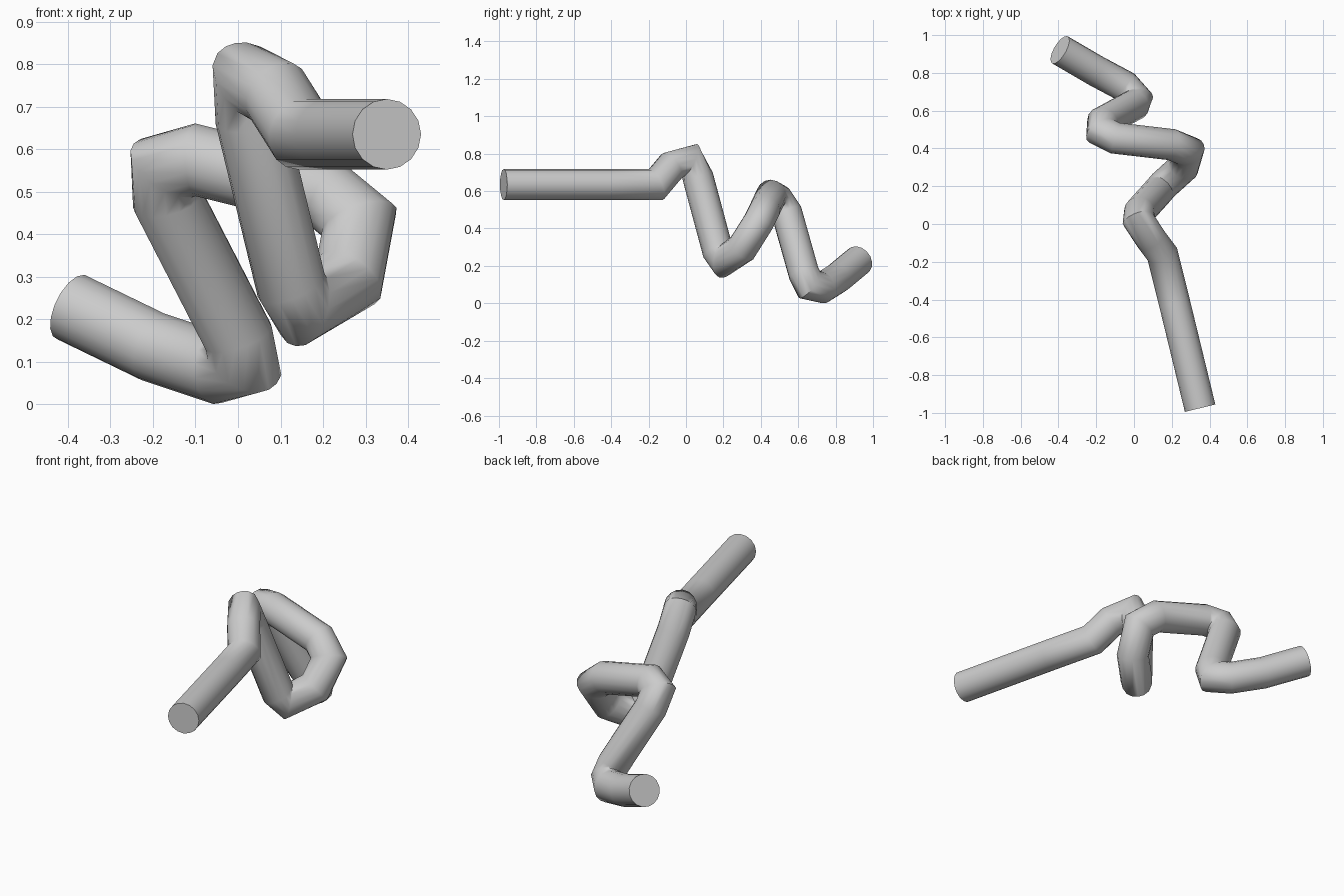
import bpy, bmesh, math
from mathutils import Vector

if "Cube" in bpy.data.objects:
    bpy.data.objects.remove(bpy.data.objects["Cube"])

RADIUS, SIDES = 0.083, 16

# Centre line of the bent pipe, from the front end to the back end
PATH = [Vector(p) for p in [
    (0.35, -0.975, 0.635), (0.215, -0.42, 0.635), (0.15, -0.16, 0.635),
    (0.09, -0.08, 0.73), (0.025, 0.02, 0.765), (0.03, 0.065, 0.67),
    (0.125, 0.17, 0.28), (0.155, 0.205, 0.23), (0.26, 0.30, 0.295),
    (0.285, 0.385, 0.43), (0.20, 0.42, 0.50), (-0.10, 0.455, 0.575),
    (-0.17, 0.49, 0.555), (-0.165, 0.54, 0.48), (0.0, 0.63, 0.16),
    (0.012, 0.66, 0.10), (-0.05, 0.73, 0.085), (-0.20, 0.81, 0.135),
    (-0.392, 0.922, 0.228)]]


def sweep(name, path, radius, sides):
    """Sweep a circle along a path, mitring the ring at every bend."""
    bm = bmesh.new()
    dirs = [(b - a).normalized() for a, b in zip(path, path[1:])]
    side = dirs[0].cross(Vector((0, 0, 1))).normalized()
    rings = []
    for i, p in enumerate(path):
        d_in, d_out = dirs[max(i - 1, 0)], dirs[min(i, len(dirs) - 1)]
        normal = (d_in + d_out).normalized()
        up = d_in.cross(side)
        ring = []
        for k in range(sides):
            a = 2 * math.pi * k / sides
            off = (side * math.cos(a) + up * math.sin(a)) * radius
            # slide along the incoming direction onto the mitre plane
            off -= d_in * (off.dot(normal) / d_in.dot(normal))
            off *= min(1, radius * 1.15 / off.length)
            ring.append(bm.verts.new(p + off))
        rings.append(ring)
        side = d_in.rotation_difference(d_out) @ side
    for r, s in zip(rings, rings[1:]):
        for k in range(sides):
            j = (k + 1) % sides
            bm.faces.new((r[k], r[j], s[j], s[k]))
    # flat end caps
    bm.faces.new(rings[0])
    bm.faces.new(rings[-1])
    bmesh.ops.recalc_face_normals(bm, faces=bm.faces)
    mesh = bpy.data.meshes.new(name)
    bm.to_mesh(mesh)
    bm.free()
    obj = bpy.data.objects.new(name, mesh)
    bpy.context.collection.objects.link(obj)
    bpy.context.view_layer.objects.active = obj
    obj.select_set(True)
    bpy.ops.object.shade_smooth_by_angle(angle=math.radians(60))
    return obj


sweep("bent_pipe", PATH, RADIUS, SIDES)
